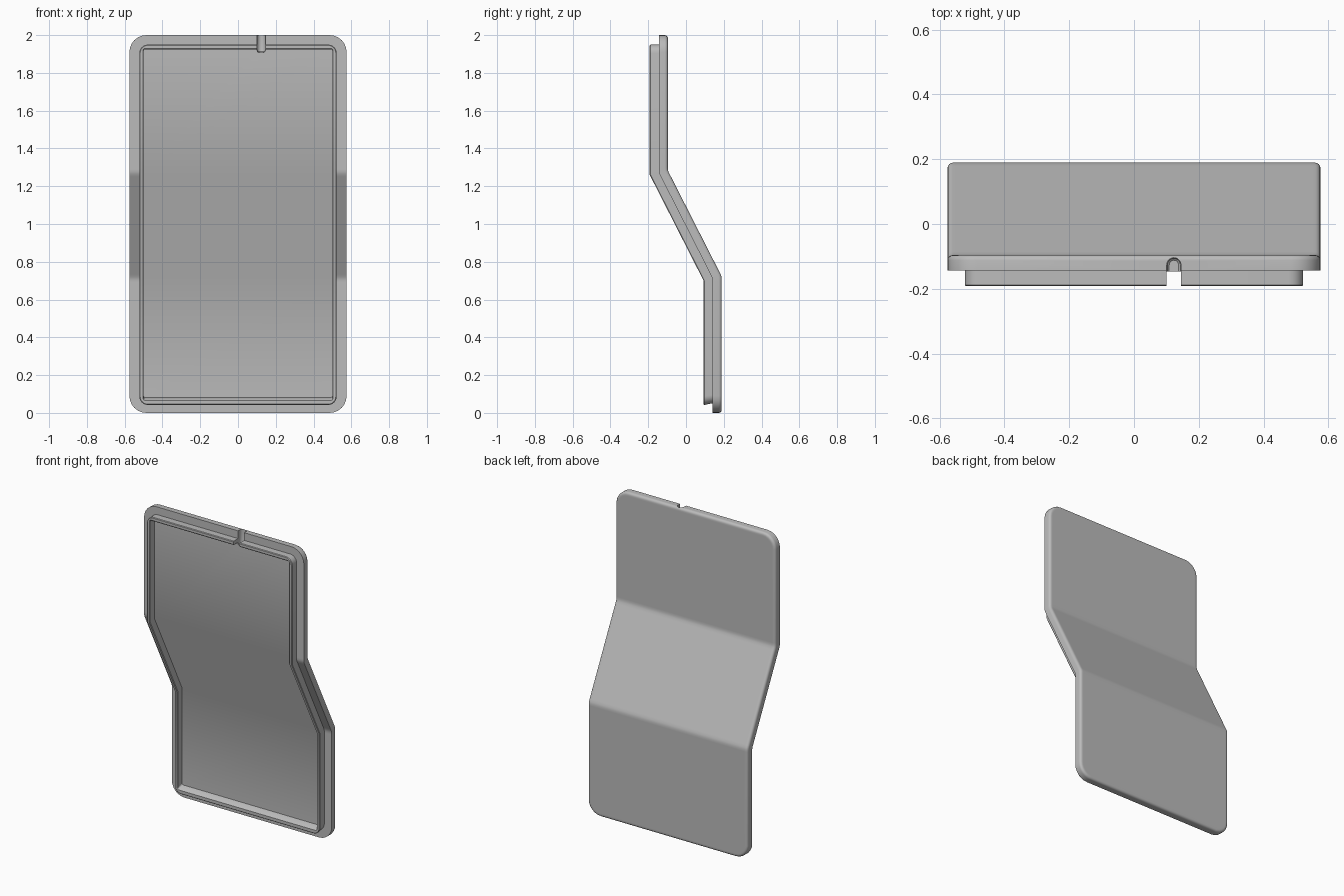
import bpy, bmesh
from math import sin, cos, pi, radians

cube = bpy.data.objects.get("Cube")
if cube:
    bpy.data.objects.remove(cube)

FRONT = -0.192                 # y of the foremost face on the upper half
BEND_HIGH, DROP = 1.26, 0.56   # upper bend height, height of sloped part
SHIFT = 0.285                  # how far the lower half sits behind
MITRE = 0.237                  # bend planes tilt so the wall stays even

gray = bpy.data.materials.new("light_gray")
gray.use_nodes = True
color = (0.5, 0.5, 0.5, 1)
gray.diffuse_color = color
gray.node_tree.nodes["Principled BSDF"].inputs["Base Color"].default_value = color


def outline(half_w, low, high, r, depth, steps=6):
    """Rounded rectangle in x and z at one depth."""
    pts = []
    corners = [(1, high - r), (-1, high - r), (-1, low + r), (1, low + r)]
    for k, (side, cz) in enumerate(corners):
        for i in range(steps + 1):
            a = (k + i / steps) * pi / 2
            pts.append((side * (half_w - r) + r * cos(a), depth, cz + r * sin(a)))
    return pts


def loft(name, rings, caps=True, closed=False):
    """Skin a stack of equal rings."""
    bm = bmesh.new()
    loops = [[bm.verts.new(p) for p in ring] for ring in rings]
    n = len(loops[0])
    pairs = list(zip(loops, loops[1:]))
    if closed:
        pairs.append((loops[-1], loops[0]))
    for a, b in pairs:
        for i in range(n):
            j = (i + 1) % n
            bm.faces.new((a[i], a[j], b[j], b[i]))
    if caps:
        bm.faces.new(loops[0])
        bm.faces.new(loops[-1])
    bmesh.ops.recalc_face_normals(bm, faces=bm.faces)
    mesh = bpy.data.meshes.new(name)
    bm.to_mesh(mesh)
    bm.free()
    mesh.materials.append(gray)
    obj = bpy.data.objects.new(name, mesh)
    bpy.context.collection.objects.link(obj)
    return obj


def bend(obj, cuts):
    """Cut the flat part across both bends, then push the lower part back."""
    bm = bmesh.new()
    bm.from_mesh(obj.data)
    for height in (BEND_HIGH, BEND_HIGH - DROP):
        for off in cuts:
            bmesh.ops.bisect_plane(bm, geom=bm.verts[:] + bm.edges[:] + bm.faces[:],
                                   plane_co=(0, 0, height + off),
                                   plane_no=(0, -MITRE, 1), dist=1e-6)
    for v in bm.verts:
        fall = BEND_HIGH + MITRE * v.co.y - v.co.z
        v.co.y += FRONT + SHIFT * min(1, max(0, fall / DROP))
    bm.to_mesh(obj.data)
    bm.free()


def select_only(obj):
    bpy.ops.object.select_all(action='DESELECT')
    obj.select_set(True)
    bpy.context.view_layer.objects.active = obj


# Back plate with a rounded rear rim
MID, BACK, FILLET = 0.048, 0.096, 0.016
profile = [(MID, 0)]
for i in range(5):
    a = i / 4 * pi / 2
    profile.append((BACK - FILLET * (1 - sin(a)), FILLET * (1 - cos(a))))
profile.append((BACK, FILLET + 0.008))
plate = loft("back_plate", [outline(0.575 - s, s, 2 - s, 0.09 - s, d) for d, s in profile])
bend(plate, (-0.02, -0.007, 0.007, 0.02))

# Raised lip, thicker along the bottom with a sloped inner side
rim = loft("raised_lip", [
    outline(0.522, 0.052, 1.95, 0.045, MID + 0.003),
    outline(0.522, 0.042, 1.95, 0.045, 0.004),
    outline(0.518, 0.046, 1.946, 0.041, 0),
    outline(0.504, 0.066, 1.93, 0.014, 0),
    outline(0.5, 0.07, 1.925, 0.01, 0.004),
    outline(0.5, 0.082, 1.925, 0.01, MID + 0.003),
], caps=False, closed=True)
bend(rim, (0,))

# Inner floor panel
floor = loft("floor_panel", [outline(0.501, 0.078, 1.927, 0.01, d) for d in (MID - 0.002, MID + 0.004)])
bend(floor, (0,))

# Cable channel at the top edge
RADIUS, CX, CY = 0.022, 0.123, -0.126


def channel_ring(z, s):
    arc = [(CX + RADIUS * s * cos(i * pi / 10), CY + RADIUS * s * sin(i * pi / 10), z)
           for i in range(11)]
    return [(CX + RADIUS * s, -0.3, z)] + arc + [(CX - RADIUS * s, -0.3, z)]


cutter = loft("channel_cutter", [channel_ring(z, s) for z, s in
                                 ((1.908, 0.65), (1.913, 0.9), (1.922, 1), (2.1, 1))])
cutter.hide_render = True
for obj in (plate, rim, floor):
    select_only(obj)
    mod = obj.modifiers.new("channel", 'BOOLEAN')
    mod.operation = 'DIFFERENCE'
    mod.solver = 'EXACT'
    mod.object = cutter
    bpy.ops.object.modifier_apply(modifier=mod.name)
    bpy.ops.object.shade_smooth_by_angle(angle=radians(32))
bpy.data.objects.remove(cutter)
